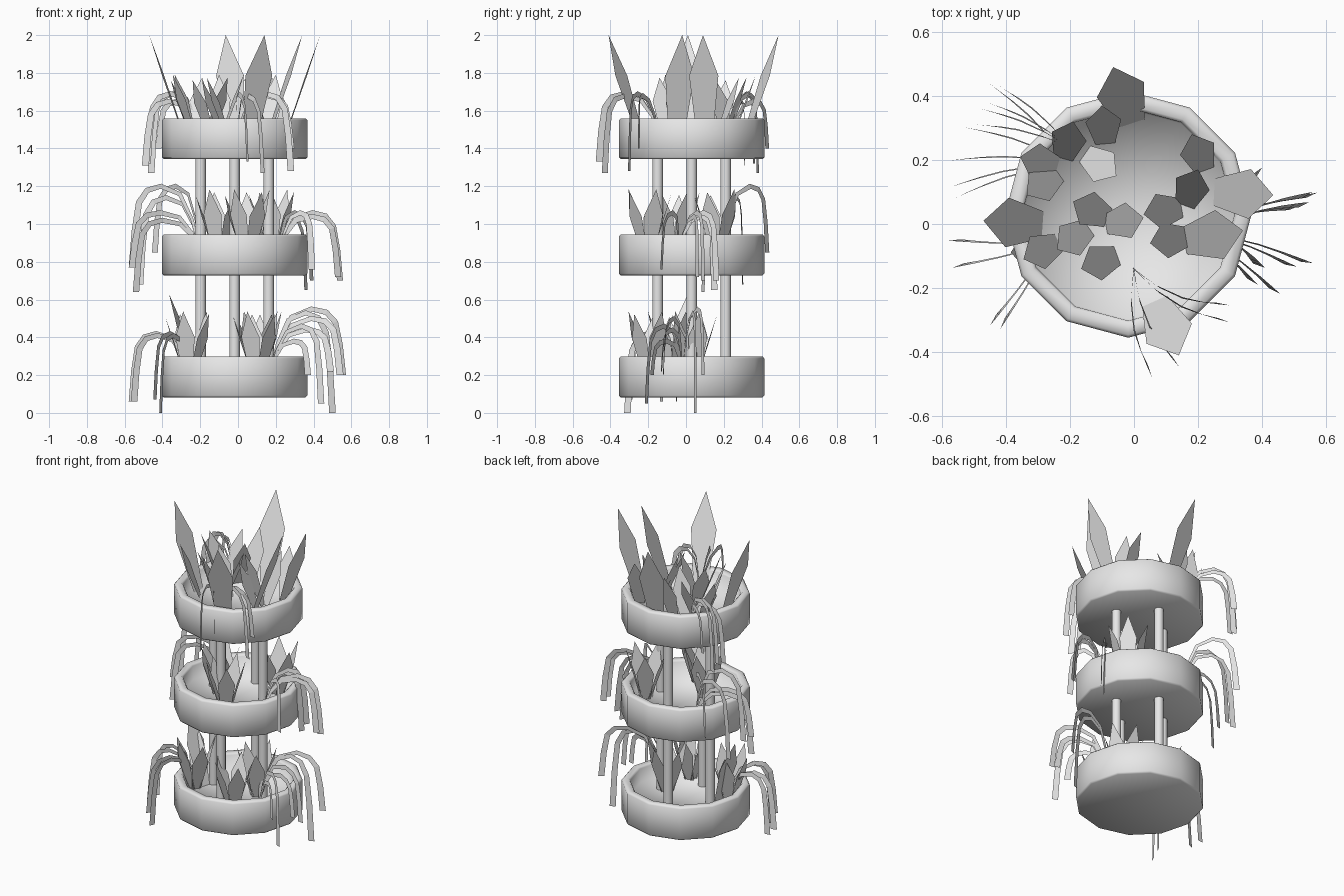
import bpy, bmesh
from math import radians, cos, sin, pi
from mathutils import Vector

cube = bpy.data.objects.get("Cube")
if cube:
    bpy.data.objects.remove(cube)

grey = bpy.data.materials.new("light_grey")
grey.use_nodes = True
grey.diffuse_color = (0.8, 0.8, 0.8, 1)
grey.node_tree.nodes["Principled BSDF"].inputs["Base Color"].default_value = (0.8, 0.8, 0.8, 1)

CX, CY = -0.018, 0.03
TIERS = {"bottom": 0.082, "middle": 0.728, "top": 1.343}
SOIL = 0.12


def add_object(name, bm):
    mesh = bpy.data.meshes.new(name)
    bm.to_mesh(mesh)
    bm.free()
    mesh.materials.append(grey)
    obj = bpy.data.objects.new(name, mesh)
    bpy.context.collection.objects.link(obj)
    return obj


def tray(name, z):
    """Twelve-sided dish turned from a half profile."""
    profile = [(0, 0), (0.375, 0), (0.385, 0.01), (0.385, 0.206), (0.376, 0.216),
               (0.342, 0.216), (0.332, 0.206), (0.328, SOIL), (0, SOIL)]
    bm = bmesh.new()
    pts = [bm.verts.new((CX + r, CY, z + h)) for r, h in profile]
    edges = [bm.edges.new(pair) for pair in zip(pts, pts[1:])]
    bmesh.ops.spin(bm, geom=pts + edges, cent=(CX, CY, 0), axis=(0, 0, 1),
                   angle=radians(360), steps=12)
    bmesh.ops.remove_doubles(bm, verts=bm.verts, dist=0.0005)
    bmesh.ops.recalc_face_normals(bm, faces=bm.faces)
    for face in bm.faces:
        face.smooth = True
    add_object(name, bm)


def pole(name, x, y):
    bpy.ops.mesh.primitive_cylinder_add(vertices=16, radius=0.028, depth=1.2,
                                        location=(x, y, 0.78))
    obj = bpy.context.object
    obj.name = name
    obj.data.materials.append(grey)
    bpy.ops.object.shade_smooth_by_angle(angle=radians(50))


def leaf(bm, x, y, top, base, heading, lean, width):
    """Flat pointed blade leaning outward, given by its tip and heading."""
    out = Vector((cos(radians(heading)), sin(radians(heading)), 0))
    side = Vector((-out.y, out.x, 0)) * width / 2
    tip = Vector((x, y, top))
    root = Vector((x, y, base)) - out * lean
    mid = root.lerp(tip, 0.6)
    corners = [root - side * 0.55, root + side * 0.55, mid + side, tip, mid - side]
    bm.faces.new([bm.verts.new(p) for p in corners])


def rosette(bm, x, y, base, start, height=0.335):
    """Five blades fanned around one root."""
    for i in range(5):
        a = start + 72 * i
        r = 0.125
        leaf(bm, x + r * cos(radians(a)), y + r * sin(radians(a)),
             base + height - 0.015 * (i % 3), base, a, 0.1, 0.104)


# Arch outline: share of reach, share of rise, share of drop, ribbon width
ARCH = [(0, 0, 0, 0.01), (0.12, 0.5, 0, 0.016), (0.3, 0.88, 0, 0.023), (0.58, 1, 0, 0.027),
        (0.78, 1, 0.05, 0.03), (0.9, 1, 0.2, 0.033), (0.96, 1, 0.55, 0.035), (1, 1, 1, 0.037)]


def ribbon(bm, root, end, peak, bow):
    """Arching strip lying flat in an upright plane, hanging over the rim."""
    flat = Vector((end[0] - root.x, end[1] - root.y, 0))
    heading = flat.normalized()
    side = Vector((-heading.y, heading.x, 0))
    line = []
    for reach, rise, drop, w in ARCH:
        z = root.z + (peak - root.z) * rise - (peak - end[2]) * drop
        sway = side * bow * sin(pi * reach)
        line.append((Vector((root.x, root.y, z)) + flat * reach + sway, w))
    rows = []
    for i, (p, w) in enumerate(line):
        run = line[min(i + 1, len(line) - 1)][0] - line[max(i - 1, 0)][0]
        across = Vector((-heading.x * run.z, -heading.y * run.z, run.dot(heading))).normalized()
        if i == len(line) - 1:
            across = heading
        off = across * w / 2 + side * w * 0.08
        rows.append((bm.verts.new(p - off), bm.verts.new(p + off)))
    for (a, b), (c, d) in zip(rows, rows[1:]):
        bm.faces.new((a, b, d, c))


def trailing_plant(name, x, y, tier, ends, peaks, bow):
    bm = bmesh.new()
    root = Vector((x, y, TIERS[tier] + SOIL))
    for i, end in enumerate(ends):
        ribbon(bm, root, end, peaks[i % len(peaks)], bow)
    add_object(name, bm)


# Stand
for tier, z in TIERS.items():
    tray(tier + "_tray", z)
for side, dx, dy in (("right", -1, 0), ("left", 1, 0), ("back", 0, 1), ("front", 0, -1)):
    pole(side + "_pole", CX + 0.18 * dx, CY + 0.18 * dy)

# Tall blades around the top tray: tip x, tip y, heading
top_soil = TIERS["top"] + SOIL
bm = bmesh.new()
for x, y, a in ((-0.47, 0.01, 176), (-0.065, 0.49, 108), (0.14, -0.41, -66),
                (0.34, -0.02, 10), (0.435, 0.09, -3)):
    leaf(bm, x, y, 2.0, top_soil, a, 0.185, 0.155)
add_object("tall_leaves", bm)

# Short blades on the top tray
bm = bmesh.new()
for i, (x, y, a) in enumerate((
        (-0.1, 0.37, 95), (-0.19, 0.32, 75), (-0.355, 0.21, 165), (-0.335, 0.09, 215),
        (-0.055, 0.15, -35), (-0.19, 0.07, 155), (0.03, 0.02, 10), (-0.165, -0.14, 200),
        (-0.24, -0.08, 215), (-0.345, -0.11, 205), (0.03, 0.03, 190), (0.05, -0.06, 190),
        (0.2, 0.17, 70), (0.18, 0.28, 110))):
    leaf(bm, x, y, 1.79 - 0.015 * (i % 3), top_soil, a, 0.12, 0.112)
add_object("top_short_leaves", bm)

# Rosettes on the lower trays
for tier, roots in (("middle", ((0.05, -0.2, 20), (0.18, 0.16, 50), (-0.1, -0.05, 30))),
                    ("bottom", ((0.1, -0.19, 30), (0.11, 0.04, 15), (-0.26, -0.08, 40)))):
    bm = bmesh.new()
    for x, y, a in roots:
        rosette(bm, x, y, TIERS[tier] + SOIL, a)
    if tier == "bottom":
        leaf(bm, -0.365, 0.01, 0.63, TIERS[tier] + SOIL, 165, 0.15, 0.13)
    add_object(tier + "_leaves", bm)

# Trailing plants: each ribbon is given by its hanging end
trailing_plant("top_front_ribbons", 0.0, -0.14, "top",
               [(0.05, -0.46, 1.33), (0.13, -0.43, 1.27), (0.28, -0.3, 1.28),
                (0.28, -0.25, 1.4)], [1.69, 1.68], -0.03)
trailing_plant("top_back_ribbons", -0.2, 0.24, "top",
               [(-0.48, 0.36, 1.32), (-0.49, 0.31, 1.31), (-0.46, 0.38, 1.27),
                (-0.42, 0.43, 1.4)], [1.69, 1.65], -0.015)
trailing_plant("middle_left_ribbons", -0.2, 0.19, "middle",
               [(-0.56, 0.2, 0.77), (-0.56, 0.12, 0.77), (-0.54, 0.09, 0.64),
                (-0.44, 0.43, 0.85), (-0.52, 0.3, 0.68)], [1.2, 1.06, 1.02, 1.2, 1.14], -0.015)
trailing_plant("middle_right_ribbons", 0.22, -0.04, "middle",
               [(0.54, 0.09, 0.7), (0.53, 0.06, 0.72), (0.39, 0.16, 0.7),
                (0.36, 0.15, 0.65), (0.39, -0.13, 0.76)], [1.06, 1.04], 0.025)
trailing_plant("bottom_left_ribbons", -0.26, -0.06, "bottom",
               [(-0.56, -0.05, 0.06), (-0.55, -0.13, 0.06), (-0.44, -0.3, 0.07),
                (-0.41, -0.31, 0.0)], [0.42, 0.41], 0.005)
trailing_plant("bottom_right_ribbons", 0.17, -0.02, "bottom",
               [(0.555, 0.09, 0.2), (0.54, -0.12, 0.2), (0.5, 0.05, 0.0), (0.49, -0.13, 0.22),
                (0.44, -0.21, 0.05), (0.37, -0.18, 0.2)], [0.55, 0.5, 0.53, 0.44, 0.46, 0.38], 0.015)
